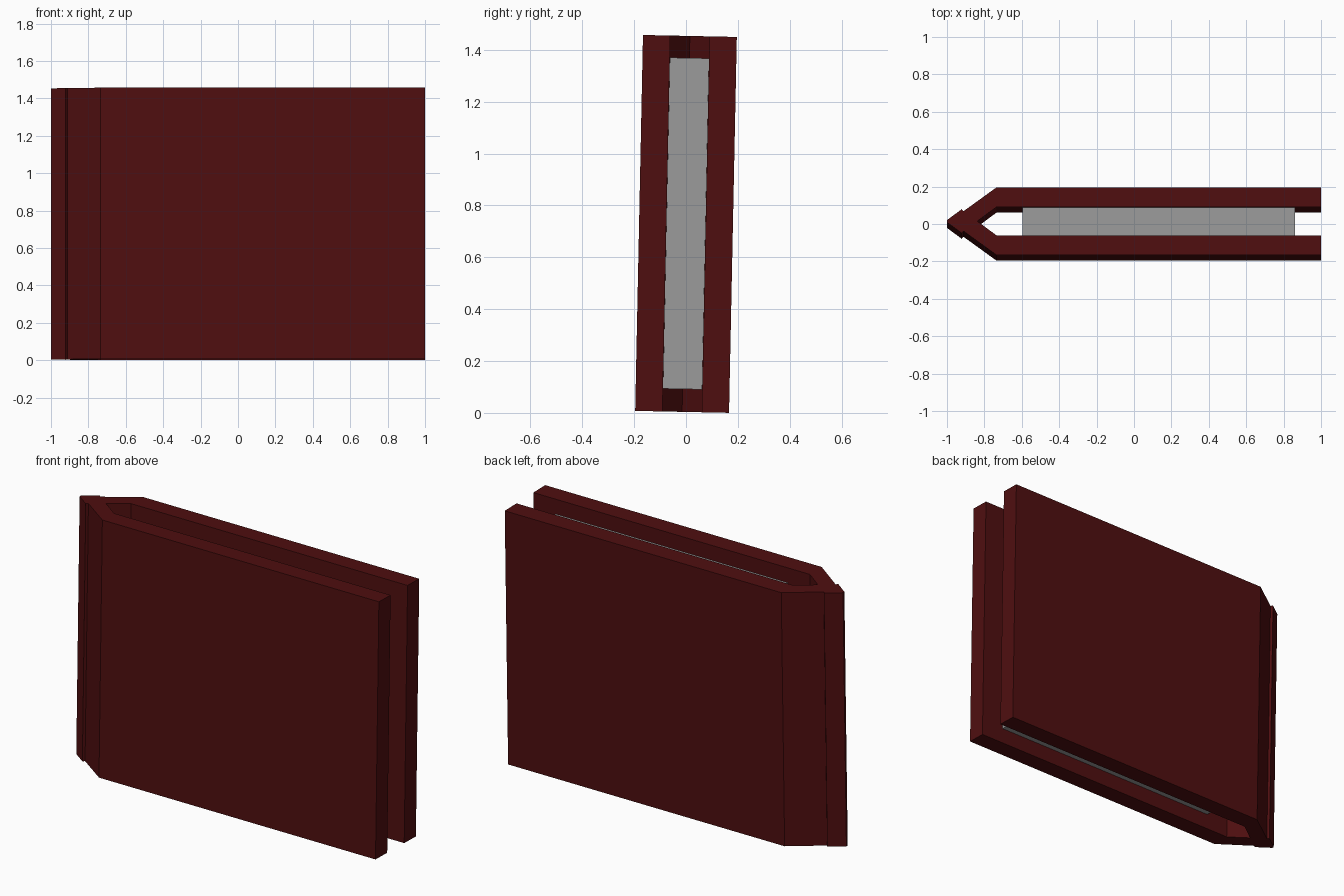
import bpy, bmesh
from mathutils import Matrix

cube = bpy.data.objects.get("Cube")
if cube:
    bpy.data.objects.remove(cube, do_unlink=True)

HEIGHT = 1.45
LEAN = Matrix.Translation((0, -0.015, 0.004)) @ Matrix.Rotation(-0.0207, 4, 'X')


def material(name, rgb):
    mat = bpy.data.materials.new(name)
    mat.use_nodes = True
    mat.diffuse_color = (*rgb, 1)
    mat.node_tree.nodes["Principled BSDF"].inputs["Base Color"].default_value = (*rgb, 1)
    return mat


def extrude_profile(name, outline, bottom, top, mat):
    """Upright flat-shaded prism from an outline in plan."""
    bm = bmesh.new()
    base = bm.faces.new([bm.verts.new((x, y, bottom)) for x, y in outline])
    grown = bmesh.ops.extrude_face_region(bm, geom=[base])
    verts = [v for v in grown["geom"] if isinstance(v, bmesh.types.BMVert)]
    bmesh.ops.translate(bm, verts=verts, vec=(0, 0, top - bottom))
    bmesh.ops.recalc_face_normals(bm, faces=bm.faces)
    mesh = bpy.data.meshes.new(name)
    bm.to_mesh(mesh)
    bm.free()
    mesh.materials.append(mat)
    obj = bpy.data.objects.new(name, mesh)
    obj.matrix_world = LEAN
    bpy.context.collection.objects.link(obj)
    return obj


leather = material("dark red leather", (0.078, 0.0045, 0.005))
paper = material("grey paper", (0.33, 0.33, 0.33))

# Cover: two boards folding into a pointed spine with a small raised ridge
half = [(-0.735, 0.076), (1, 0.076), (1, 0.181), (-0.735, 0.181),
        (-0.912, 0.053), (-0.921, 0.064), (-1, 0.006)]
mirrored = [(x, -y) for x, y in reversed(half)]
extrude_profile("book_cover", [(-0.838, 0)] + half + mirrored, 0, HEIGHT, leather)

# Page block set back from the cover edges
pages = [(-0.595, -0.0755), (0.86, -0.0755), (0.86, 0.0755), (-0.595, 0.0755)]
extrude_profile("page_block", pages, 0.088, 1.365, paper)
